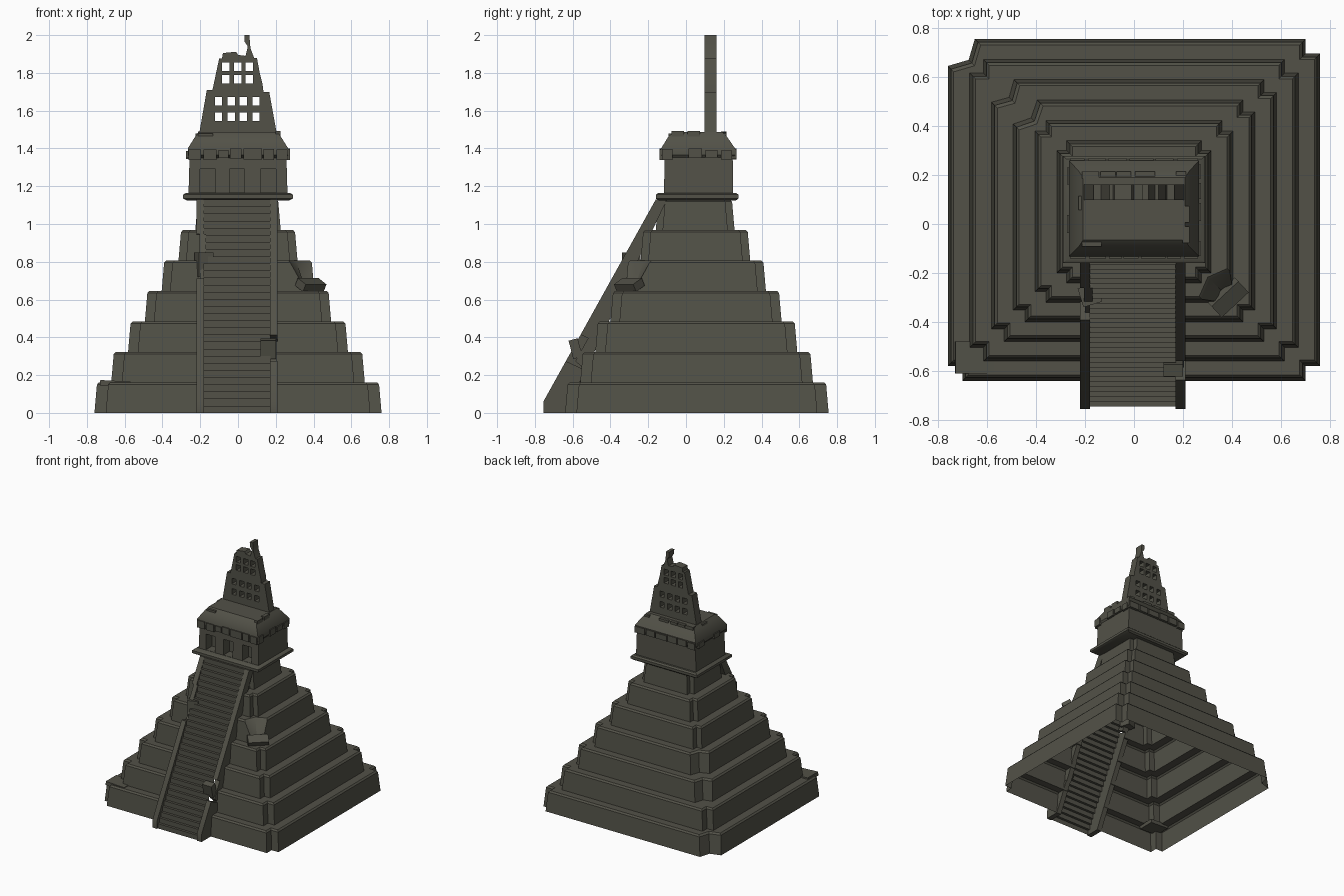
import bpy, bmesh, random
from mathutils import Matrix, Vector

random.seed(7)
if "Cube" in bpy.data.objects:
    bpy.data.objects.remove(bpy.data.objects["Cube"])

stone = bpy.data.materials.new("weathered_dark_stone")
stone.use_nodes = True
COLOR = (0.085, 0.083, 0.064, 1)
stone.diffuse_color = COLOR
bsdf = stone.node_tree.nodes["Principled BSDF"]
bsdf.inputs["Base Color"].default_value = COLOR
bsdf.inputs["Roughness"].default_value = 0.9
parts = []


def finish(name, bm, closed=True):
    if closed:
        bmesh.ops.recalc_face_normals(bm, faces=bm.faces)
    me = bpy.data.meshes.new(name)
    bm.to_mesh(me)
    bm.free()
    me.materials.append(stone)
    ob = bpy.data.objects.new(name, me)
    bpy.context.collection.objects.link(ob)
    parts.append(ob)
    return ob


def add_box(bm, x0, x1, y0, y1, z0, z1, tilt=None):
    m = Matrix.Translation(((x0 + x1) / 2, (y0 + y1) / 2, (z0 + z1) / 2))
    if tilt:
        m = m @ tilt
    m = m @ Matrix.Diagonal((x1 - x0, y1 - y0, z1 - z0, 1))
    bmesh.ops.create_cube(bm, size=1, matrix=m)


def loft(bm, rings, cap=True):
    """Join rings of points with quads, optionally closing both ends."""
    loops = [[bm.verts.new(p) for p in r] for r in rings]
    n = len(loops[0])
    for a, b in zip(loops, loops[1:]):
        for i in range(n):
            j = (i + 1) % n
            bm.faces.new((a[i], a[j], b[j], b[i]))
    if cap:
        bm.faces.new(loops[0][::-1])
        bm.faces.new(loops[-1])


def rect(hx, y0, y1, z):
    return [(-hx, y0, z), (hx, y0, z), (hx, y1, z), (-hx, y1, z)]


def prism(bm, outline, axis, a, b):
    """Extrude a 2D outline along x or y."""
    place = (lambda p, t: (t, p[0], p[1])) if axis == "x" else (lambda p, t: (p[0], t, p[1]))
    loft(bm, [[place(p, t) for p in outline] for t in (a, b)])


def cut(ob, boxes):
    bm = bmesh.new()
    for b in boxes:
        add_box(bm, *b)
    cutter = finish("cutter", bm)
    parts.remove(cutter)
    cutter.hide_render = True
    mod = ob.modifiers.new("openings", "BOOLEAN")
    mod.operation, mod.solver, mod.object = "DIFFERENCE", "EXACT", cutter
    dg = bpy.context.evaluated_depsgraph_get()
    ob.data = bpy.data.meshes.new_from_object(ob.evaluated_get(dg))
    ob.modifiers.clear()
    bpy.data.objects.remove(cutter)


# Stepped pyramid: one hollow shell with notched corners
TOP, TIERS = 1.13, 7
STEP = TOP / TIERS


def notched(i, inset, z, broken):
    hx, y0, y1 = 0.76 - 0.089 * i - inset, -0.64 + 0.08 * i + inset, 0.755 - 0.083 * i - inset
    n = 0.06 - 0.004 * i
    pts = []
    for c, (sx, y, sy) in enumerate(((-1, y0, 1), (1, y0, 1), (1, y1, -1), (-1, y1, -1))):
        k = broken.get(c, 0)
        m = n + k
        inner = n + k * 0.5
        trio = [(sx * hx, y + sy * m, z), (sx * (hx - inner), y + sy * inner, z),
                (sx * (hx - m), y, z)]
        pts += trio if c % 2 == 0 else trio[::-1]
    return pts


# tier -> {corner: size of the worn break}
worn = {0: {3: 0.05}, 2: {3: 0.04}, 3: {3: 0.05}, 4: {1: 0.07}}
rings = []
for i in range(TIERS):
    z, b = i * STEP, worn.get(i, {})
    rings.append(notched(i, 0, z, {} if 1 in b else b))
    rings.append(notched(i, 0.013, z + STEP - 0.012, b))
    rings.append(notched(i, 0.024, z + STEP, b))
bm = bmesh.new()
loft(bm, rings, cap=False)
bmesh.ops.recalc_face_normals(bm, faces=bm.faces)
# Leave the shell open behind the staircase
for x in (-0.18, 0.17):
    bmesh.ops.bisect_plane(bm, geom=bm.verts[:] + bm.edges[:] + bm.faces[:],
                           plane_co=(x, 0, 0), plane_no=(1, 0, 0))
gap = [f for f in bm.faces
       if -0.18 < f.calc_center_median().x < 0.17 and f.calc_center_median().y < -0.05]
bmesh.ops.delete(bm, geom=gap, context="FACES")
finish("pyramid_tiers", bm, closed=False)

# Staircase: a thin ribbon of treads and risers
bm = bmesh.new()
COUNT = 30
path = []
for k in range(COUNT):
    y, z = -0.745 + 0.6 * k / COUNT, TOP * k / COUNT
    path += [(y, z), (y, z + TOP / COUNT)]
path.append((-0.145, TOP))
rows = [[bm.verts.new((x, y, z)) for x in (-0.182, 0.172)] for y, z in path]
for a, b in zip(rows, rows[1:]):
    bm.faces.new((a[0], a[1], b[1], b[0]))
finish("stair_steps", bm, closed=False)

# Balustrades, with collapsed stretches
outer = (Vector((-0.755, 0.06)), Vector((-0.16, TOP)))
inner = (Vector((-0.64, 0)), Vector((-0.10, TOP)))


def balustrade(name, x0, x1, t0, t1, sink=0):
    bm = bmesh.new()
    drop = Vector((sink, 0))
    o0, o1 = (outer[0].lerp(outer[1], t) + drop for t in (t0, t1))
    i0, i1 = (inner[0].lerp(inner[1], t) for t in (t0, t1))
    foot = [(-0.755, 0)] if t0 == 0 else []
    prism(bm, foot + [o0, o1, i1, i0], "x", x0, x1)
    finish(name, bm)


balustrade("right_balustrade_lower", -0.22, -0.18, 0, 0.61)
balustrade("right_balustrade_worn", -0.2, -0.15, 0.61, 0.72, 0.03)
balustrade("right_balustrade_middle", -0.205, -0.17, 0.72, 0.83)
balustrade("right_balustrade_upper", -0.22, -0.18, 0.83, 1)
balustrade("left_balustrade_lower", 0.17, 0.21, 0, 0.2)
balustrade("left_balustrade_worn", 0.165, 0.205, 0.2, 0.33, 0.05)
balustrade("left_balustrade_upper", 0.17, 0.21, 0.33, 1)

# Fallen stones on the terraces and stairs
bm = bmesh.new()
rot = lambda a, axis: Matrix.Rotation(a, 4, axis)
add_box(bm, -0.73, -0.57, -0.61, -0.48, 0.14, 0.17, rot(0.05, "Y"))
add_box(bm, -0.22, -0.14, -0.33, -0.25, 0.72, 0.85, rot(0.3, "Z"))
add_box(bm, 0.12, 0.2, -0.61, -0.56, 0.29, 0.39, rot(0.25, "X"))
add_box(bm, 0.31, 0.46, -0.335, -0.265, 0.655, 0.7, rot(0.75, "Z") @ rot(0.5, "X"))
finish("fallen_stones", bm)

# Temple platform
bm = bmesh.new()
loft(bm, [rect(0.27, -0.145, 0.265, TOP - 0.005), rect(0.29, -0.16, 0.277, TOP + 0.005),
          rect(0.29, -0.16, 0.277, 1.155), rect(0.275, -0.145, 0.265, 1.165)])
finish("temple_platform", bm)

# Temple walls with three doorways
bm = bmesh.new()
loft(bm, [rect(0.262, -0.117, 0.25, 1.16), rect(0.256, -0.112, 0.247, 1.37)])
walls = finish("temple_walls", bm)
cut(walls, [(x - 0.04, x + 0.04, -0.2, -0.04, 1.167, 1.29) for x in (-0.16, -0.005, 0.16)])

# Sloping roof
bm = bmesh.new()
loft(bm, [rect(0.255, -0.115, 0.25, 1.35), rect(0.266, -0.132, 0.26, 1.365),
          rect(0.266, -0.132, 0.26, 1.40), rect(0.225, -0.092, 0.215, 1.465),
          rect(0.208, -0.065, 0.19, 1.488)])
finish("temple_roof", bm)

# Crumbling cornice stones along the eaves and the roof rim
bm = bmesh.new()


def course(hx, y0, y1, z0, z1, depth, keep):
    for start, end, side in ((-hx, hx, y0), (-hx, hx, y1), (y0, y1, -hx), (y0, y1, hx)):
        along_x = start == -hx
        t = start
        while t < end - 0.02:
            e = min(t + random.uniform(0.05, 0.1), end)
            if random.random() < keep:
                top = z1 + random.uniform(-0.01, 0.006)
                low = z0 + random.uniform(-0.008, 0.008)
                span, thick = (t, e), (side - depth, side + depth)
                add_box(bm, *(span + thick if along_x else thick + span), low, top)
            t = e + random.uniform(0.005, 0.02)


course(0.262, -0.128, 0.256, 1.345, 1.395, 0.012, 0.75)
course(0.212, -0.078, 0.2, 1.45, 1.49, 0.014, 0.6)
finish("cornice_stones", bm)

# Roof comb: ragged wall pierced by rows of windows
bm = bmesh.new()
outline = [(-.207, 1.47), (.207, 1.47), (.165, 1.7), (.135, 1.7), (.13, 1.74), (.115, 1.8),
           (.1, 1.88), (.085, 1.88), (.066, 1.93), (.06, 2), (.034, 2), (.035, 1.965),
           (.052, 1.94), (.04, 1.89), (0, 1.895), (-.01, 1.912), (-.08, 1.905),
           (-.085, 1.875), (-.1, 1.875), (-.135, 1.71), (-.165, 1.71)]
prism(bm, outline, "y", 0.098, 0.162)
comb = finish("roof_comb", bm)
holes = [(x - 0.019, x + 0.019, 0, 0.3, z, z + 0.045)
         for xs, zs in (((-.104, -.036, .028, .096), (1.545, 1.627)), ((-.065, -.001, .06), (1.745, 1.81)))
         for x in xs for z in zs]
cut(comb, holes)

# Soft shading with crisp stone edges
bpy.ops.object.select_all(action="DESELECT")
for ob in parts:
    ob.select_set(True)
bpy.context.view_layer.objects.active = parts[0]
bpy.ops.object.shade_smooth_by_angle(angle=0.6)
